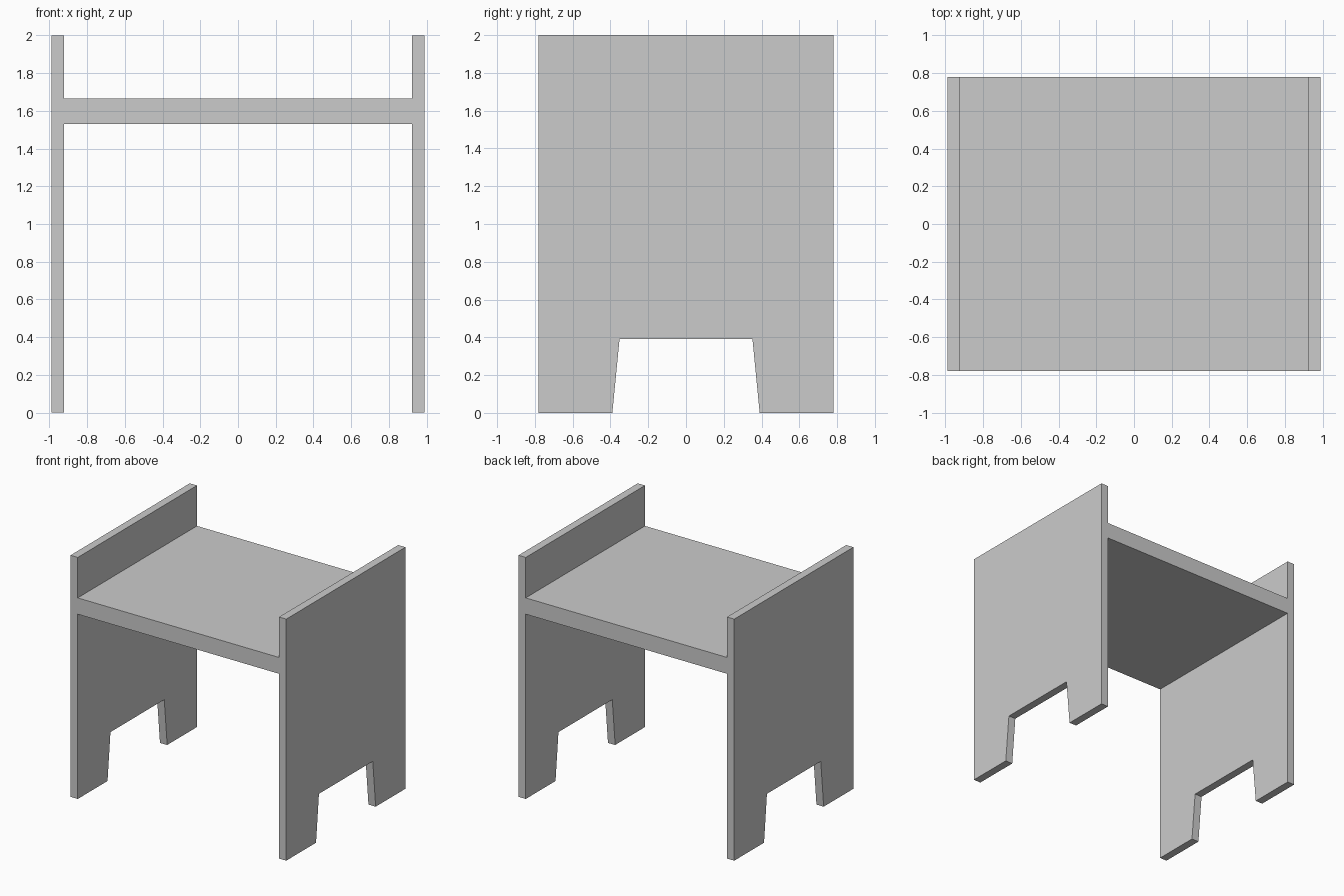
import bpy, bmesh
from mathutils import Vector

if "Cube" in bpy.data.objects:
    bpy.data.objects.remove(bpy.data.objects["Cube"])

HALF_DEPTH = 0.78
OUTER_X, INNER_X = 0.988, 0.922
HEIGHT = 2.0
SEAT_BOTTOM, SEAT_TOP = 1.53, 1.665


def extrude_profile(name, profile, x0, x1):
    """Extrude a (y, z) outline along x from x0 to x1."""
    bm = bmesh.new()
    face = bm.faces.new([bm.verts.new((x0, y, z)) for y, z in profile])
    result = bmesh.ops.extrude_face_region(bm, geom=[face], use_keep_orig=True)
    moved = [g for g in result["geom"] if isinstance(g, bmesh.types.BMVert)]
    bmesh.ops.translate(bm, verts=moved, vec=Vector((x1 - x0, 0, 0)))
    bmesh.ops.recalc_face_normals(bm, faces=bm.faces)
    mesh = bpy.data.meshes.new(name)
    bm.to_mesh(mesh)
    bm.free()
    obj = bpy.data.objects.new(name, mesh)
    bpy.context.collection.objects.link(obj)
    return obj


# Side panels: full-height boards with a tapered foot cutout
half = [(0.352, 0.39), (0.39, 0), (HALF_DEPTH, 0), (HALF_DEPTH, HEIGHT)]
panel = half + [(-y, z) for y, z in reversed(half)]
for name, side in (("left_side_panel", -1), ("right_side_panel", 1)):
    extrude_profile(name, panel, side * INNER_X, side * OUTER_X)

# Seat: thick board held between the panels
seat = [(-HALF_DEPTH, SEAT_BOTTOM), (HALF_DEPTH, SEAT_BOTTOM),
        (HALF_DEPTH, SEAT_TOP), (-HALF_DEPTH, SEAT_TOP)]
extrude_profile("seat", seat, -INNER_X, INNER_X)
